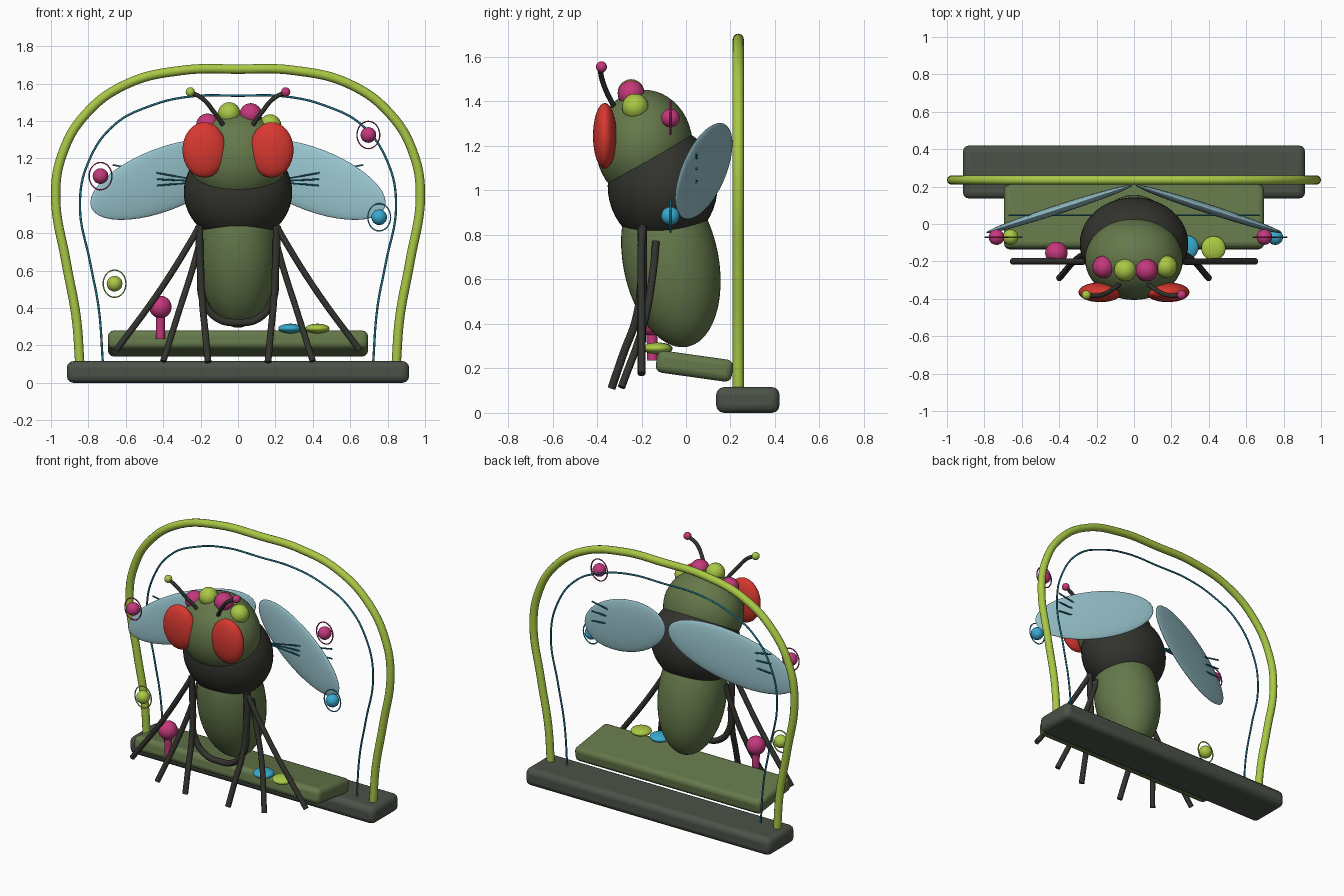
import bpy, math
from mathutils import Matrix, Vector

if "Cube" in bpy.data.objects:
    bpy.data.objects.remove(bpy.data.objects["Cube"])


def mat(name, rgb):
    m = bpy.data.materials.new(name)
    m.diffuse_color = (*rgb, 1)
    m.use_nodes = True
    m.node_tree.nodes["Principled BSDF"].inputs["Base Color"].default_value = m.diffuse_color
    return m


OLIVE = mat("olive", (.13, .19, .07))
LIME = mat("lime", (.40, .58, .06))
DARK = mat("charcoal", (.033, .033, .027))
GREY = mat("slate", (.07, .085, .065))
RED = mat("red", (.68, .04, .03))
PINK = mat("pink", (.55, .04, .20))
BLUE = mat("sky_blue", (.04, .40, .62))
WING = mat("pale_blue", (.32, .56, .62))
TEAL = mat("deep_teal", (.015, .17, .25))


def finish(name, m):
    o = bpy.context.object
    o.name = name
    o.data.materials.append(m)
    bpy.ops.object.shade_smooth_by_angle(angle=math.radians(40))
    return o


def ball(name, loc, r, m, rot=(0, 0, 0), seg=32):
    r = (r, r, r) if isinstance(r, (int, float)) else r
    bpy.ops.mesh.primitive_uv_sphere_add(segments=seg, ring_count=seg // 2, location=loc, rotation=rot)
    bpy.context.object.scale = r
    return finish(name, m)


def slab(name, loc, size, m, tilt=0, bevel=.035):
    bpy.ops.mesh.primitive_cube_add(size=1, location=loc, rotation=(tilt, 0, 0))
    o = bpy.context.object
    o.scale = size
    bpy.ops.object.transform_apply(location=False, rotation=False, scale=True)
    b = o.modifiers.new("round", 'BEVEL')
    b.width, b.segments = bevel, 3
    return finish(name, m)


def tube(name, pts, r, m, smooth=True, res=4):
    cu = bpy.data.curves.new(name, 'CURVE')
    cu.dimensions = '3D'
    cu.bevel_depth, cu.bevel_resolution, cu.use_fill_caps = r, res, True
    if smooth:
        cu.resolution_u = 8
        s = cu.splines.new('BEZIER')
        s.bezier_points.add(len(pts) - 1)
        for bp, p in zip(s.bezier_points, pts):
            bp.co = p
            bp.handle_left_type = bp.handle_right_type = 'AUTO'
    else:
        s = cu.splines.new('POLY')
        s.points.add(len(pts) - 1)
        for sp, p in zip(s.points, pts):
            sp.co = (*p, 1)
    cu.materials.append(m)
    o = bpy.data.objects.new(name, cu)
    bpy.context.collection.objects.link(o)
    return o


def arch(name, half, y, r, m):
    # half profile runs from the foot to the crown, then mirrors
    pts = [(-x, y, z) for x, z in half] + [(x, y, z) for x, z in reversed(half[:-1])]
    return tube(name, pts, r, m)


# base, console and hoops
slab("base", (0, .278, .058), (1.83, .285, .116), GREY)
slab("console", (0, .038, .21), (1.39, .345, .1), OLIVE, math.radians(-8), .03)
arch("outer_hoop", [(.845, .09), (.865, .35), (.92, .65), (.975, 1.0), (.94, 1.22), (.82, 1.43),
                    (.6, 1.595), (.3, 1.67), (0, 1.677)], .235, .025, LIME)
arch("inner_wire", [(.722, .1), (.745, .4), (.79, .64), (.845, .95), (.80, 1.18), (.66, 1.38),
                    (.47, 1.48), (.26, 1.53), (0, 1.535)], .235, .006, TEAL)

# console controls
tube("lever_stem", [(-.415, -.15, .235), (-.415, -.155, .4)], .024, PINK, False)
ball("lever_knob", (-.415, -.155, .405), .06, PINK)
ball("blue_button", (.28, -.125, .29), (.065, .065, .026), BLUE)
ball("lime_button", (.425, -.13, .29), (.065, .065, .026), LIME)

# body
ball("abdomen", (0, -.068, .68), (.21, .215, .39), OLIVE, (math.radians(11), 0, 0), 48)
ball("thorax", (0, -.105, 1.02), (.29, .247, .27), DARK, seg=48)
ball("head", (0, -.188, 1.2), (.262, .218, .252), OLIVE, seg=48)

for side, s in (("left", -1), ("right", 1)):
    ball(f"{side}_eye", (s * .18, -.365, 1.245), (.117, .053, .148), RED)

    # antenna with a bead tip
    tube(f"{side}_antenna", [(s * .08, -.325, 1.38), (s * .13, -.36, 1.45),
                             (s * .19, -.382, 1.52), (s * .255, -.38, 1.555)], .012, DARK)
    ball(f"{side}_antenna_tip", (s * .255, -.38, 1.555), .025, LIME if s < 0 else PINK, seg=16)

    # wing droops outward and sweeps forward
    w = ball(f"{side}_wing", (0, 0, 0), 1, WING, seg=40)
    w.matrix_world = (Matrix.Translation((s * .4, .08, 1.087))
                      @ Matrix.Rotation(-s * math.radians(18), 4, 'Z')
                      @ Matrix.Rotation(s * math.radians(20), 4, 'Y')
                      @ Matrix.Diagonal((.432, .025, .168, 1)))
    for i, z in enumerate((1.165, 1.1, 1.035)):
        tube(f"{side}_wing_vein_{i}", [(s * .22, .047, 1.078 + (1 - i) * .006), (s * .67, .047, z)],
             .005, TEAL, False, 1)

    # three legs
    tube(f"{side}_outer_leg", [(s * .205, -.195, .84), (s * .25, -.2, .76), (s * .42, -.2, .49),
                               (s * .65, -.2, .175)], .017, DARK)
    tube(f"{side}_middle_leg", [(s * .2, -.135, .77), (s * .24, -.15, .62), (s * .31, -.19, .4),
                                (s * .40, -.29, .115)], .017, DARK)
    tube(f"{side}_inner_leg", [(s * .205, -.2, .84), (s * .2, -.2, .6), (s * .19, -.225, .42),
                               (s * .175, -.28, .27), (s * .16, -.335, .11)], .018, DARK)

# curved limb looping under the abdomen
loop = [(.21, -.195, .84), (.2, -.195, .6), (.185, -.2, .44), (.11, -.2, .345)]
tube("under_loop", [(-x, y, z) for x, y, z in loop] + [(0, -.2, .322)] + loop[::-1], .02, DARK)

# crown of beads
for i, (x, y, z) in enumerate([(-.163, -.23, 1.38), (-.047, -.247, 1.44),
                               (.068, -.247, 1.435), (.172, -.228, 1.375)]):
    ball(f"crown_bead_{i}", (x, y, z), .06, LIME if i % 2 else PINK, seg=24)

# floating orbs, each in an upright oval ring
for i, (x, z, m) in enumerate([(-.735, 1.105, PINK), (-.66, .53, LIME), (.697, 1.325, PINK), (.755, .885, BLUE)]):
    bpy.ops.mesh.primitive_ico_sphere_add(subdivisions=3, radius=.042, location=(x, -.07, z))
    finish(f"orb_{i}", m)
    ring = tube(f"orb_ring_{i}", [(x + .061 * math.cos(a * math.tau / 32), -.07,
                                   z + .073 * math.sin(a * math.tau / 32)) for a in range(32)],
                .004, m, False, 1)
    ring.data.splines[0].use_cyclic_u = True
